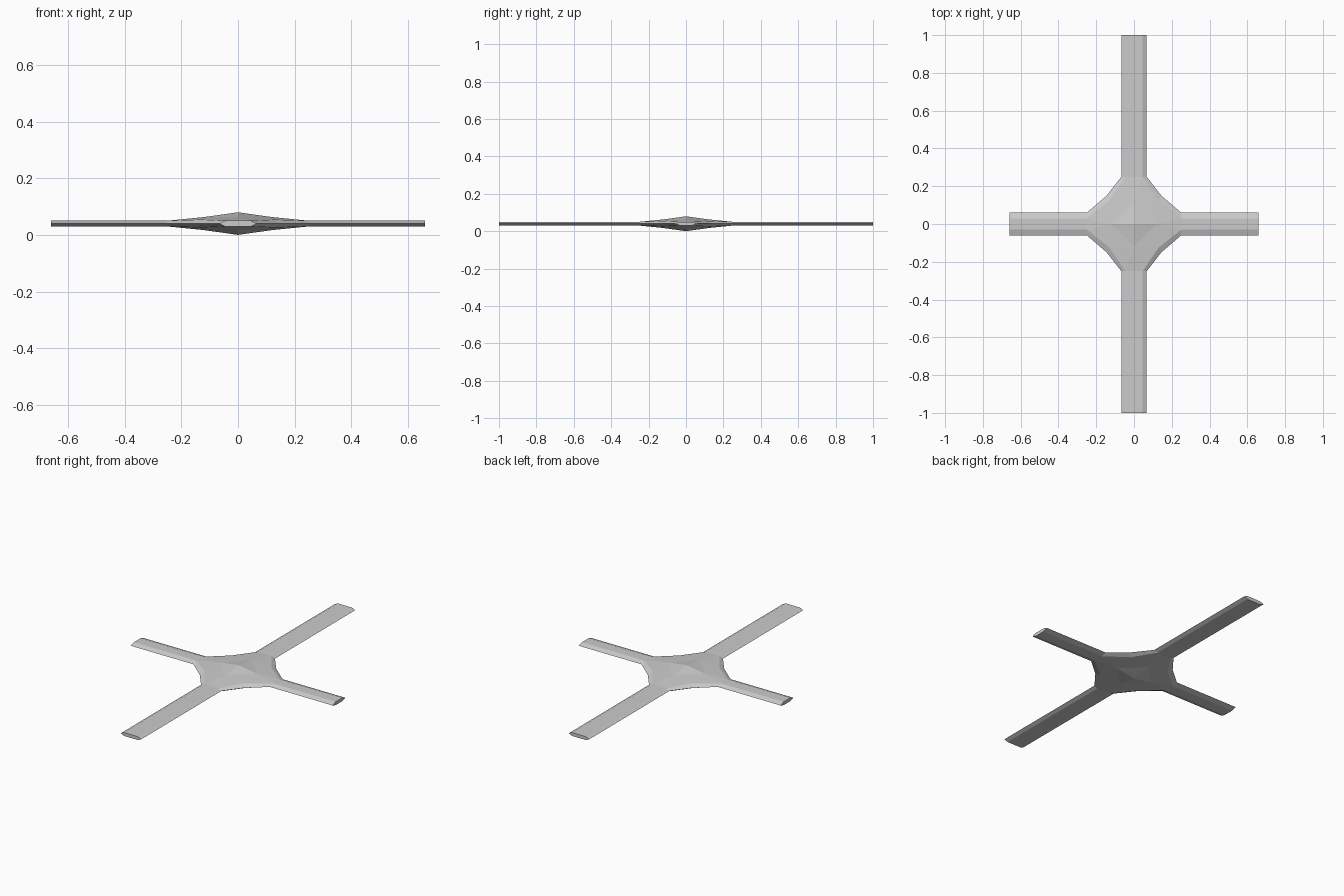
import bpy, bmesh

if "Cube" in bpy.data.objects:
    bpy.data.objects.remove(bpy.data.objects["Cube"])

MID = 0.04          # height of the symmetry plane
HALF = 0.01         # half thickness of the arms
ROOT = 0.25         # where the arms meet the hub


def finish(bm, name):
    bmesh.ops.remove_doubles(bm, verts=bm.verts, dist=1e-5)
    bmesh.ops.recalc_face_normals(bm, faces=bm.faces)
    mesh = bpy.data.meshes.new(name)
    bm.to_mesh(mesh)
    bm.free()
    obj = bpy.data.objects.new(name, mesh)
    bpy.context.collection.objects.link(obj)
    return obj


def arm(name, axis, sign, length, wide, flat):
    """Flat hexagonal bar running from the hub to its tip."""
    bm = bmesh.new()
    profile = [(wide, 0), (flat, HALF), (-flat, HALF),
               (-wide, 0), (-flat, -HALF), (flat, -HALF)]

    def ring(d):
        d *= sign
        return [bm.verts.new((d, w, MID + h) if axis == 'x' else (w, d, MID + h))
                for w, h in profile]

    a, b = ring(ROOT), ring(length)
    for i in range(6):
        j = (i + 1) % 6
        bm.faces.new((a[i], a[j], b[j], b[i]))
    bm.faces.new(a)
    bm.faces.new(b)
    return finish(bm, name)


# Four arms: short pair along x, long pair along y
XW, XF, YW, YF = 0.06, 0.03, 0.067, 0.046
arm("right_arm", 'x', 1, 0.66, XW, XF)
arm("left_arm", 'x', -1, 0.66, XW, XF)
arm("back_arm", 'y', 1, 1.0, YW, YF)
arm("front_arm", 'y', -1, 1.0, YW, YF)

# Faceted hub: one eighth of the faces, mirrored across all three planes
bm = bmesh.new()
apex = (0, 0, 0.04)
dx, dy = (0.12, 0, 0.023), (0, 0.12, 0.023)
rx, corner, ry = (ROOT, XF, HALF), (0.13, 0.125, 0.014), (YF, ROOT, HALF)
ox, outer, oy = (ROOT, XW, 0), (0.145, 0.15, 0), (YW, ROOT, 0)
ex, ey = (ROOT, 0, HALF), (0, ROOT, HALF)
octant = [(apex, dx, dy), (dx, corner, dy), (dx, rx, corner), (dy, corner, ry),
          (dx, ex, rx), (dy, ry, ey),
          (rx, ox, outer, corner), (corner, outer, oy, ry)]
for sx in (1, -1):
    for sy in (1, -1):
        for sz in (1, -1):
            for face in octant:
                bm.faces.new([bm.verts.new((x * sx, y * sy, MID + z * sz))
                              for x, y, z in face])
finish(bm, "hub")
